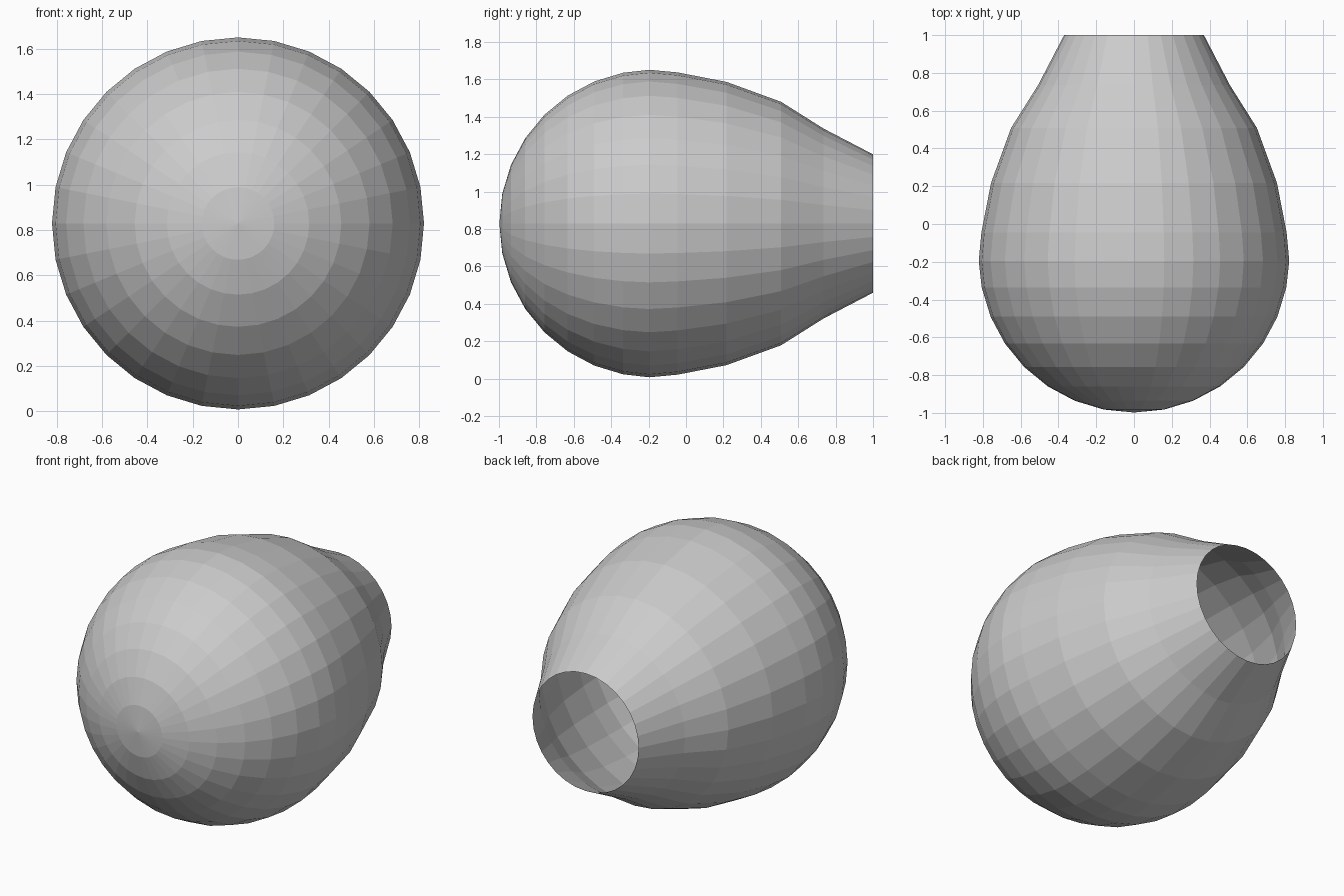
import bpy, bmesh
from math import sin, cos, pi, radians

if "Cube" in bpy.data.objects:
    bpy.data.objects.remove(bpy.data.objects["Cube"])

SEGMENTS = 32
CENTRE_Z = 0.829
RADIUS = 0.822

# Half profile (distance along y, radius): round front, then the tapering neck
profile = []
for k in range(1, 8):
    a = radians(11.25 * k)
    profile.append((-0.176 - RADIUS * cos(a), RADIUS * sin(a)))
profile += [(-0.196, RADIUS), (-0.045, 0.808), (0.217, 0.757),
            (0.508, 0.651), (0.735, 0.508), (1.0, 0.37)]

# Bulb: rings of the profile turned around the y axis, open at the back
bm = bmesh.new()
rings = []
for y, r in profile:
    rings.append([bm.verts.new((r * cos(2 * pi * i / SEGMENTS), y,
                                CENTRE_Z + r * sin(2 * pi * i / SEGMENTS)))
                  for i in range(SEGMENTS)])
tip = bm.verts.new((0, -0.998, CENTRE_Z))
for i in range(SEGMENTS):
    j = (i + 1) % SEGMENTS
    bm.faces.new((tip, rings[0][i], rings[0][j]))
    for a, b in zip(rings, rings[1:]):
        bm.faces.new((a[i], b[i], b[j], a[j]))

# Outward normals
bm.normal_update()
if bm.faces[:][0].normal.y > 0:
    bmesh.ops.reverse_faces(bm, faces=bm.faces[:])

mesh = bpy.data.meshes.new("bulb")
bm.to_mesh(mesh)
bm.free()
bulb = bpy.data.objects.new("bulb", mesh)
bpy.context.collection.objects.link(bulb)
